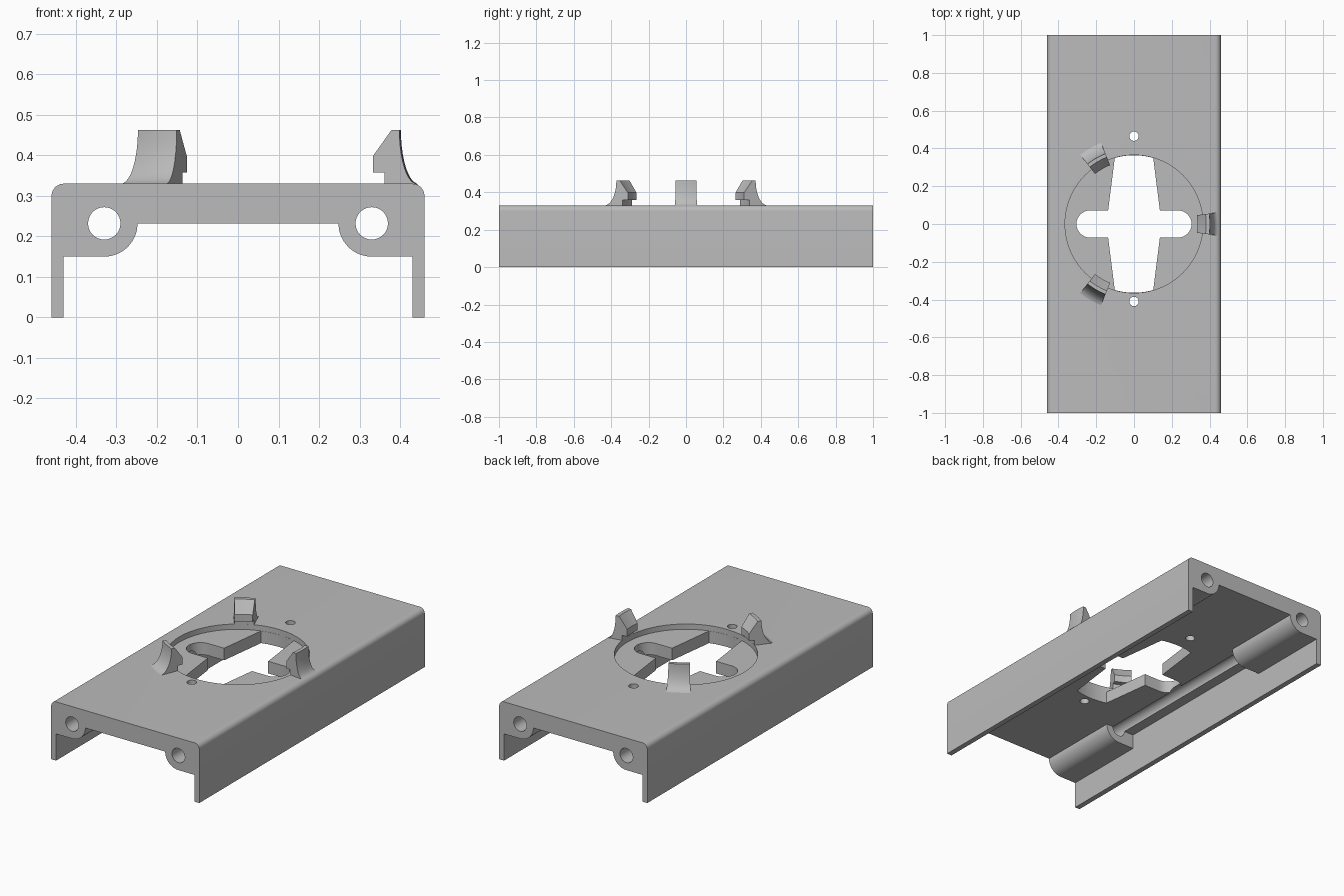
import bpy, bmesh
from math import cos, sin, pi, radians, asin
from mathutils import Matrix, Vector

cube = bpy.data.objects.get("Cube")
if cube:
    bpy.data.objects.remove(cube, do_unlink=True)

grey = bpy.data.materials.new("plain grey")
grey.use_nodes = True
GREY = (0.5, 0.5, 0.5, 1)
grey.diffuse_color = GREY
grey.node_tree.nodes["Principled BSDF"].inputs["Base Color"].default_value = GREY


def arc(cx, cy, r, start, end, n=16):
    """Points along an arc, angles in degrees."""
    angles = [radians(start + (end - start) * i / n) for i in range(n + 1)]
    return [(cx + r * cos(a), cy + r * sin(a)) for a in angles]


def circle(cx, cy, r, n=48):
    return arc(cx, cy, r, 0, 360, n)[:-1]


def make_object(name, bm):
    bmesh.ops.recalc_face_normals(bm, faces=bm.faces)
    mesh = bpy.data.meshes.new(name)
    bm.to_mesh(mesh)
    bm.free()
    mesh.materials.append(grey)
    obj = bpy.data.objects.new(name, mesh)
    bpy.context.collection.objects.link(obj)
    return obj


def prism(name, outline, low, high, axis="z"):
    """Extrude an outline along z, or an x-z outline along y."""
    def place(p, h):
        return (p[0], p[1], h) if axis == "z" else (p[0], h, p[1])
    bm = bmesh.new()
    face = bm.faces.new([bm.verts.new(place(p, low)) for p in outline])
    ext = bmesh.ops.extrude_face_region(bm, geom=[face])
    verts = [g for g in ext["geom"] if isinstance(g, bmesh.types.BMVert)]
    bmesh.ops.translate(bm, verts=verts, vec=Vector(place((0, 0), high - low)))
    return make_object(name, bm)


def combine(target, tool, operation):
    mod = target.modifiers.new("combine", "BOOLEAN")
    mod.operation, mod.solver, mod.object = operation, "EXACT", tool
    bpy.context.view_layer.objects.active = target
    bpy.ops.object.modifier_apply(modifier=mod.name)
    bpy.data.objects.remove(tool, do_unlink=True)


def smooth(obj):
    bpy.ops.object.select_all(action="DESELECT")
    obj.select_set(True)
    bpy.context.view_layer.objects.active = obj
    bpy.ops.object.shade_smooth_by_angle(angle=radians(30))


# Channel with rounded upper edges
W, H, WALL, UNDER, ROUND = 0.46, 0.33, 0.43, 0.232, 0.03
outline = [(W, 0)] + arc(W - ROUND, H - ROUND, ROUND, 0, 90, 8)
outline += arc(ROUND - W, H - ROUND, ROUND, 90, 180, 8) + [(-W, 0)]
outline += [(-WALL, 0), (-WALL, UNDER), (WALL, UNDER), (WALL, 0)]
channel = prism("channel", outline, -1, 1, "y")

# Screw bosses in the four inner corners
BOSS_X, BOSS_R, BOSS_LEN, OVERLAP = 0.33, 0.082, 0.48, 0.01
for side in (-1, 1):
    boss = [(BOSS_X - BOSS_R, UNDER + OVERLAP)] + arc(BOSS_X, UNDER, BOSS_R, 180, 270)
    boss += [(WALL + OVERLAP, UNDER - BOSS_R), (WALL + OVERLAP, UNDER + OVERLAP)]
    boss = [(side * x, z) for x, z in boss]
    for low in (-1, 1 - BOSS_LEN):
        combine(channel, prism("boss", boss, low, low + BOSS_LEN, "y"), "UNION")

# Screw bores along the whole length
for side in (-1, 1):
    bore = prism("bore", circle(side * BOSS_X, UNDER, 0.04, 32), -1.1, 1.1, "y")
    combine(channel, bore, "DIFFERENCE")

# Round recess and the cross opening in its floor
RIM, FLOOR = 0.365, 0.3
combine(channel, prism("recess", circle(0, 0, RIM, 96), FLOOR, 0.5), "DIFFERENCE")
SLOT, INNER, OUTER = 0.072, 0.137, 0.102
spread = 90 - asin(OUTER / RIM) * 180 / pi
cross = arc(0.233, 0, SLOT, -90, 90) + [(INNER, SLOT)]
cross += arc(0, 0, RIM - 0.001, spread, 180 - spread, 10) + [(-INNER, SLOT)]
cross += arc(-0.233, 0, SLOT, 90, 270) + [(-INNER, -SLOT)]
cross += arc(0, 0, RIM - 0.001, 180 + spread, 360 - spread, 10) + [(INNER, -SLOT)]
combine(channel, prism("cross", cross, 0.1, 0.5), "DIFFERENCE")

# Small fixing holes
for y in (0.465, -0.41):
    combine(channel, prism("fixing", circle(0, y, 0.025, 24), 0.1, 0.5), "DIFFERENCE")
smooth(channel)


def hook(name, angle, foot):
    """Clip finger: a radial profile swept through a short arc."""
    top, lip = 0.462, 0.402
    profile = [(RIM, H - 0.005), (RIM, 0.358), (0.336, 0.358), (0.336, 0.398),
               (0.382, top), (lip, top)]
    for i in range(1, 11):
        a = radians(9 * i)
        profile.append((foot - (foot - lip) * cos(a), top - (top - H) * sin(a)))
        if i == 10:
            profile[-1] = (foot, H - 0.002)
    bm = bmesh.new()
    half = radians(7.9)
    start = Matrix.Rotation(radians(angle) - half, 3, "Z")
    face = bm.faces.new([bm.verts.new(start @ Vector((r, 0, z))) for r, z in profile])
    bmesh.ops.spin(bm, geom=[face] + face.edges[:] + face.verts[:], cent=(0, 0, 0),
                   axis=(0, 0, 1), angle=2 * half, steps=6)
    # The spin leaves its starting face inside only if duplicated
    bmesh.ops.remove_doubles(bm, verts=bm.verts, dist=1e-5)
    smooth(make_object(name, bm))


hook("left_hook", 0, 0.445)
hook("back_hook", 120, 0.47)
hook("front_hook", 240, 0.47)
